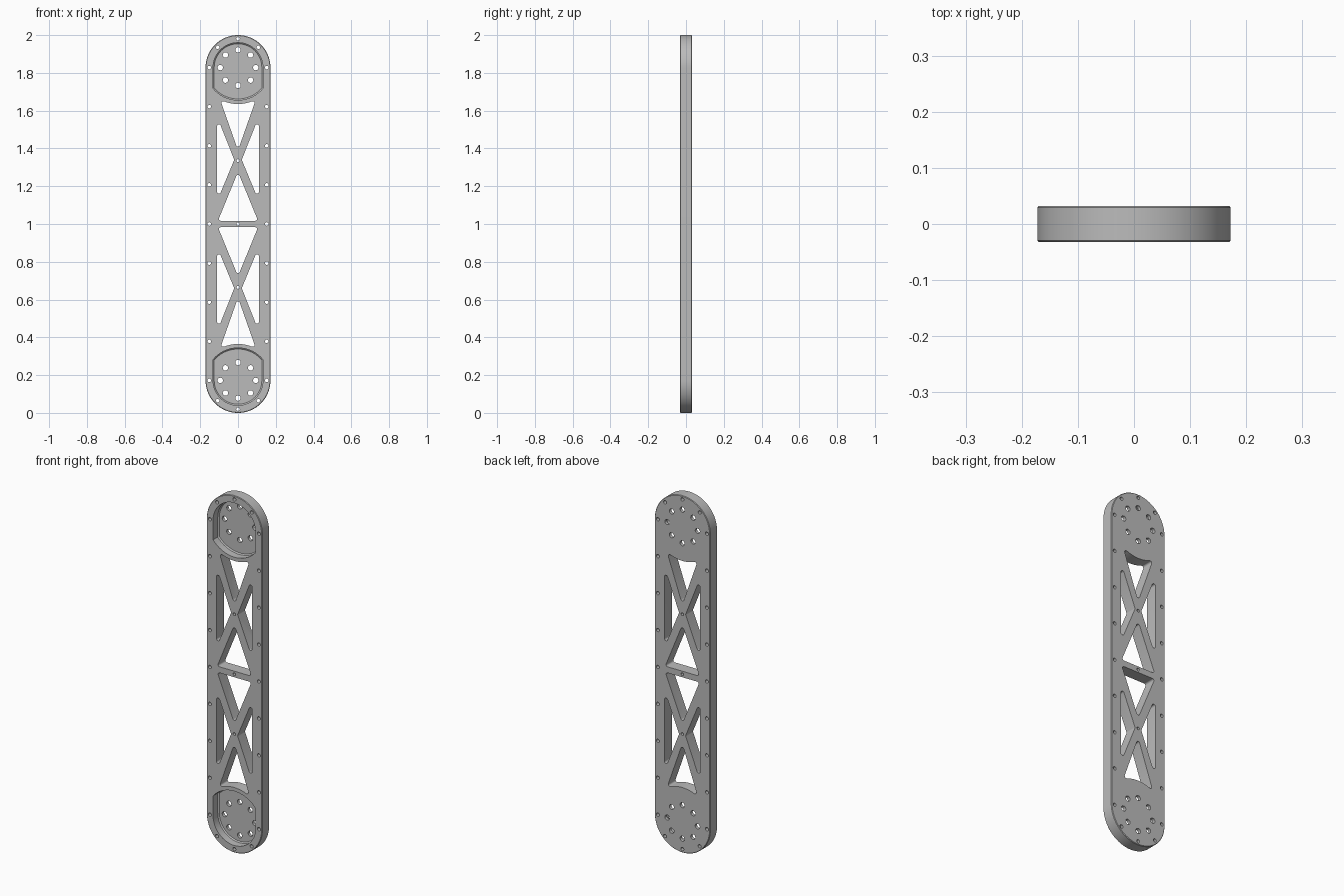
import bpy, bmesh
from math import sin, cos, pi, sqrt, tan
from mathutils import Vector

if "Cube" in bpy.data.objects:
    bpy.data.objects.remove(bpy.data.objects["Cube"])

R = 0.172            # end radius
T = 0.0325           # half thickness
ZC = 2 - R           # centre of the upper end
FLOOR = 0.015        # y of the pocket floor


def arc(cx, cz, r, a0, a1, n):
    return [(cx + r * cos(a0 + (a1 - a0) * i / n), cz + r * sin(a0 + (a1 - a0) * i / n))
            for i in range(n + 1)]


def rounded(points, r=0.01, n=6):
    """Round every corner of a polygon given as (x, z)."""
    out = []
    for i, p in enumerate(points):
        p = Vector(p)
        a = (Vector(points[i - 1]) - p).normalized()
        b = (Vector(points[(i + 1) % len(points)]) - p).normalized()
        half = a.angle(b) / 2
        if half > 1.4:                      # part of a smooth curve
            out.append(tuple(p))
            continue
        c = p + (a + b).normalized() * r / sin(half)
        u = p + a * r / tan(half) - c
        v = p + b * r / tan(half) - c
        sweep = pi - 2 * half
        for k in range(n + 1):
            t = k / n
            d = (u * sin((1 - t) * sweep) + v * sin(t * sweep)) / sin(sweep)
            out.append(tuple(c + d))
    return out


def prism(bm, outline, y0, y1, bevel_ys=(), bevel=0.003):
    """Extrude an (x, z) outline along y, optionally chamfering its caps."""
    front = bm.faces.new([bm.verts.new((x, y0, z)) for x, z in outline])
    res = bmesh.ops.extrude_face_region(bm, geom=[front], use_keep_orig=True)
    moved = [g for g in res["geom"] if isinstance(g, bmesh.types.BMVert)]
    bmesh.ops.translate(bm, verts=moved, vec=(0, y1 - y0, 0))
    verts = list(front.verts) + moved
    edges = {e for v in verts for e in v.link_edges
             if any(all(abs(w.co.y - y) < 1e-5 for w in e.verts) for y in bevel_ys)}
    bmesh.ops.recalc_face_normals(bm, faces=list({f for v in verts for f in v.link_faces}))
    if edges:
        bmesh.ops.bevel(bm, geom=list(edges), offset=bevel, segments=1,
                        profile=0.5, affect='EDGES')


def make(name, bm):
    bmesh.ops.recalc_face_normals(bm, faces=bm.faces)
    me = bpy.data.meshes.new(name)
    bm.to_mesh(me)
    bm.free()
    ob = bpy.data.objects.new(name, me)
    bpy.context.collection.objects.link(ob)
    return ob


def mirror_z(points):
    return [(x, 2 - z) for x, z in points]


# Stadium-shaped bar
bm = bmesh.new()
prism(bm, arc(0, ZC, R, 0, pi, 48) + arc(0, R, R, pi, 2 * pi, 48), -T, T, (-T, T))
bar = make("link_bar", bm)

# Recessed pocket at each end: small round outside, wide arc inside
side = 0.132
low = sqrt(R * R - side * side)
a_low = -pi / 2 - 0.875
pocket = arc(0, ZC, side, 0, pi, 32) + [
    (x, ZC - sqrt(R * R - x * x)) for x in [side * (-1 + i / 10) for i in range(21)]]
bm = bmesh.new()
for outline in (pocket, mirror_z(pocket)):
    prism(bm, outline, -0.06, FLOOR, (FLOOR,), 0.006)
pockets = make("pocket_cutter", bm)

# Truss windows
curve = [(x, ZC - sqrt(0.193 ** 2 - x * x)) for x in [0.095 * (1 - i / 6) for i in range(13)]]
windows = [
    [(0, 1.39)] + curve,
    [(0, 1.276), (-0.106, 1.017), (0.106, 1.017)],
    [(-0.111, 1.57), (-0.111, 1.12), (-0.02, 1.34)],
    [(0.111, 1.57), (0.02, 1.34), (0.111, 1.12)],
]
bm = bmesh.new()
for w in windows:
    w = rounded(w)
    for outline in (w, mirror_z(w)):
        prism(bm, outline, -0.06, 0.06)

# Rim screw holes, centre-line holes and the bolt circles in the pockets
holes = []
rim = R - 0.02
for i in range(9):
    z = R + (ZC - R) * i / 8
    holes += [(rim, z, 0.0095), (-rim, z, 0.0095)]
for i in range(1, 4):
    holes.append((0, ZC + rim * sin(pi / 4 * i), 0.0095) if i == 2 else
                 (rim * cos(pi / 4 * i), ZC + rim * sin(pi / 4 * i), 0.0095))
    holes.append((rim * cos(pi / 4 * i), R - rim * sin(pi / 4 * i), 0.0095))
holes += [(0, z, 0.008) for z in (0.664, 1, 1.336)]
for cz in (R, ZC):
    holes += [(x, z, 0.0145) for x, z in arc(0, cz, 0.094, 0, 1.75 * pi, 7)]
for x, z, r in holes:
    prism(bm, arc(x, z, r, 0, 2 * pi * 15 / 16, 15), -0.06, 0.06)
openings = make("opening_cutter", bm)

# Cut the bar and keep the finished mesh
for cutter in (pockets, openings):
    cutter.hide_render = True
    mod = bar.modifiers.new("cut", 'BOOLEAN')
    mod.operation = 'DIFFERENCE'
    mod.solver = 'EXACT'
    mod.object = cutter
bpy.context.view_layer.update()
done = bpy.data.meshes.new_from_object(bar.evaluated_get(bpy.context.evaluated_depsgraph_get()))
bar.modifiers.clear()
bar.data = done
for cutter in (pockets, openings):
    bpy.data.objects.remove(cutter)

# Plain grey metal
mat = bpy.data.materials.new("grey_metal")
mat.use_nodes = True
grey = (0.5, 0.5, 0.5, 1)
mat.diffuse_color = grey
mat.node_tree.nodes["Principled BSDF"].inputs["Base Color"].default_value = grey
bar.data.materials.clear()
bar.data.materials.append(mat)

bpy.ops.object.select_all(action='DESELECT')
bar.select_set(True)
bpy.context.view_layer.objects.active = bar
bpy.ops.object.shade_smooth_by_angle(angle=0.5)
